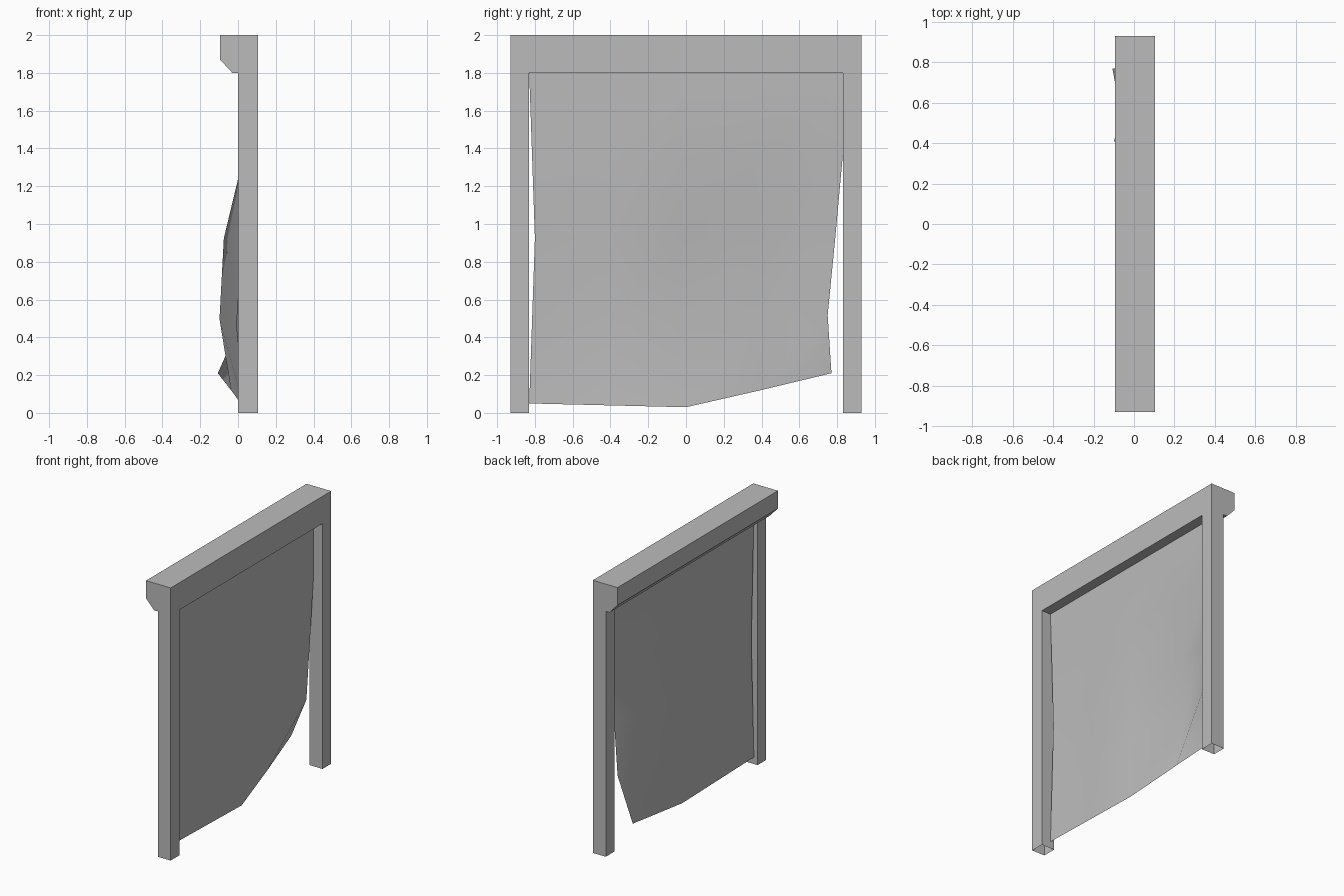
import bpy
import bmesh
from math import radians

cube = bpy.data.objects.get("Cube")
if cube:
    bpy.data.objects.remove(cube, do_unlink=True)

# One plain grey for the whole door
grey = bpy.data.materials.new("plain_grey")
grey.use_nodes = True
colour = (0.5, 0.5, 0.5, 1)
grey.diffuse_color = colour
grey.node_tree.nodes["Principled BSDF"].inputs["Base Color"].default_value = colour

WIDTH, OPENING, HEIGHT, LINTEL = 0.93, 0.83, 2.0, 1.8
FRONT, BACK = 0.105, -0.095


def add_object(name, bm):
    mesh = bpy.data.meshes.new(name)
    bm.to_mesh(mesh)
    bm.free()
    mesh.materials.append(grey)
    obj = bpy.data.objects.new(name, mesh)
    bpy.context.collection.objects.link(obj)
    return obj


def extrude_profile(name, points, offset, caps=True):
    """Sweep a closed profile along an offset, with or without end caps."""
    bm = bmesh.new()
    start = [bm.verts.new(p) for p in points]
    end = [bm.verts.new([a + b for a, b in zip(p, offset)]) for p in points]
    for i in range(len(points)):
        j = (i + 1) % len(points)
        bm.faces.new((start[i], start[j], end[j], end[i]))
    if caps:
        bm.faces.new(start)
        bm.faces.new(end)
    bmesh.ops.recalc_face_normals(bm, faces=bm.faces)
    return add_object(name, bm)


# Header box with a chamfered lower back edge
profile = [(FRONT, HEIGHT), (BACK, HEIGHT), (BACK, 1.87), (-0.03, LINTEL), (FRONT, LINTEL)]
extrude_profile("header", [(x, -WIDTH, z) for x, z in profile], (0, 2 * WIDTH, 0))

# Side posts, hollow at the foot
for side, name in ((-1, "post_near"), (1, "post_far")):
    inner, outer = side * OPENING, side * WIDTH
    base = [(0, inner, 0), (FRONT, inner, 0), (FRONT, outer, 0), (0, outer, 0)]
    extrude_profile(name, base, (0, 0, LINTEL), caps=False)

# Thin door sheet: an even grid with dents as (column, row): (dx, dy, dz)
dents = {
    (0, 1): (0, 0.015, 0), (0, 2): (0, 0.03, 0), (0, 3): (0, 0.015, 0),
    (1, 0): (0, 0, -0.01), (1, 1): (-0.04, 0, -0.02), (1, 2): (-0.01, 0, 0),
    (2, 0): (0, 0, -0.02), (2, 1): (-0.01, 0, 0), (2, 2): (-0.01, 0, 0),
    (3, 0): (-0.067, -0.02, 0.07), (3, 1): (-0.128, 0, 0.01), (3, 2): (-0.105, 0, 0),
    (4, 0): (-0.137, -0.06, 0.16), (4, 1): (0, -0.08, 0.03), (4, 2): (0, -0.04, 0),
}
CELLS, SILL, PLANE = 4, 0.05, 0.03
bm = bmesh.new()
grid = []
for col in range(CELLS + 1):
    column = []
    for row in range(CELLS + 1):
        dx, dy, dz = dents.get((col, row), (0, 0, 0))
        y = OPENING * (2 * col / CELLS - 1) + dy
        z = SILL + (LINTEL - SILL) * row / CELLS + dz
        column.append(bm.verts.new((PLANE + dx, y, z)))
    grid.append(column)
for c in range(CELLS):
    for r in range(CELLS):
        face = bm.faces.new((grid[c][r], grid[c + 1][r], grid[c + 1][r + 1], grid[c][r + 1]))
        face.smooth = True
door = add_object("door_sheet", bm)

# Soft shading over the dents
bpy.ops.object.select_all(action="DESELECT")
door.select_set(True)
bpy.context.view_layer.objects.active = door
bpy.ops.object.shade_smooth_by_angle(angle=radians(60))
